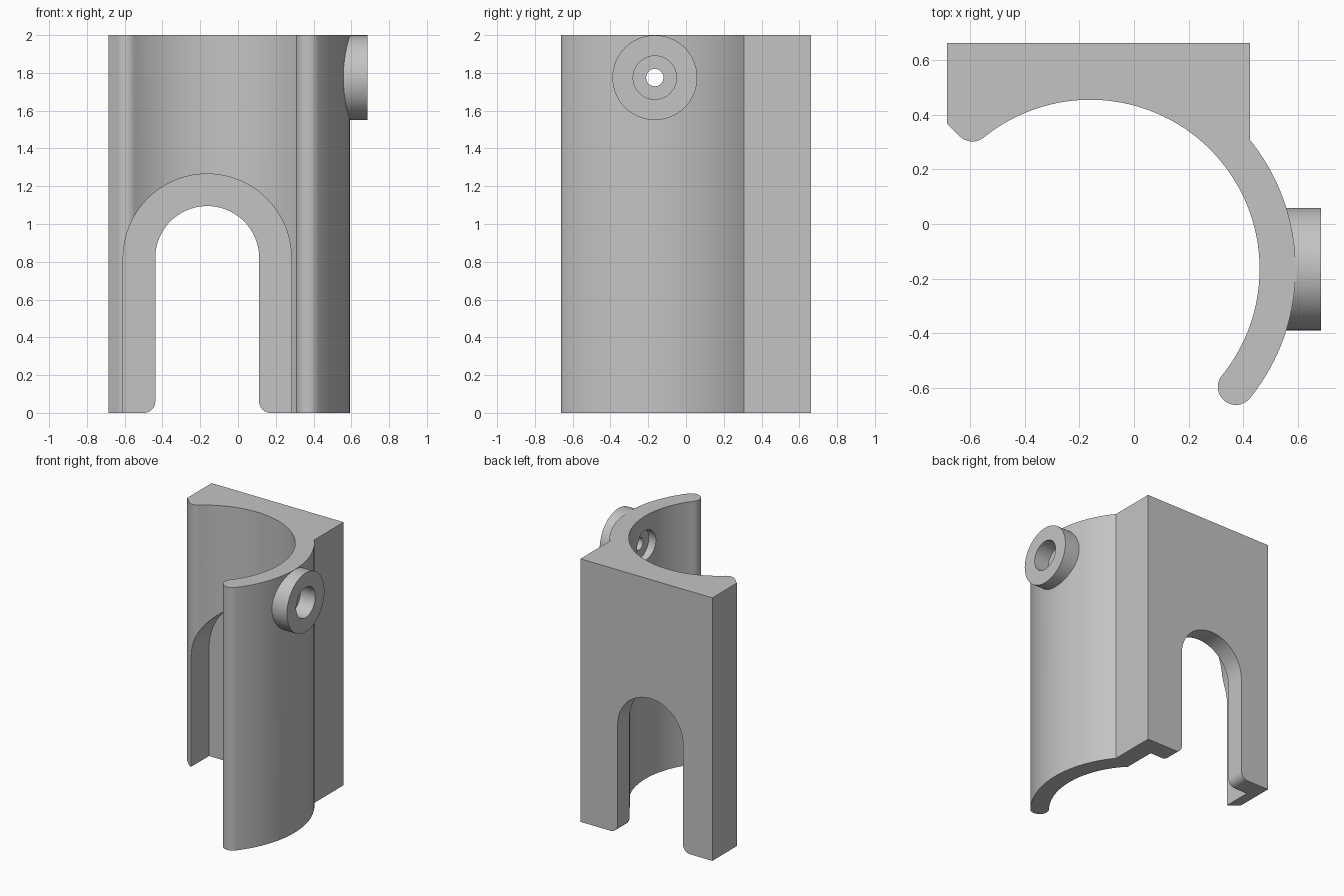
import bpy, bmesh
from math import sin, cos, pi, radians, asin, sqrt
from mathutils import Vector

cube = bpy.data.objects.get("Cube")
if cube:
    bpy.data.objects.remove(cube)

CX, CY = -0.16, -0.165          # bore axis
R_IN, R_OUT = 0.62, 0.752       # wall radii
R_MID, R_TIP = (R_IN + R_OUT) / 2, (R_OUT - R_IN) / 2
LEFT, RIGHT, BACK = -0.685, 0.425, 0.662
HEIGHT = 2.0

grey = bpy.data.materials.new("light grey")
grey.use_nodes = True
colour = (0.55, 0.55, 0.55, 1)
grey.diffuse_color = colour
grey.node_tree.nodes["Principled BSDF"].inputs["Base Color"].default_value = colour


def arc(cx, cy, r, a0, a1, n):
    """Points along an arc, angles in degrees."""
    return [(cx + r * cos(radians(a0 + (a1 - a0) * i / n)),
             cy + r * sin(radians(a0 + (a1 - a0) * i / n))) for i in range(n + 1)]


def prism(name, profile, place, direction):
    """Extrude a closed 2D profile placed in space along a vector."""
    bm = bmesh.new()
    face = bm.faces.new([bm.verts.new(place(u, v)) for u, v in profile])
    ext = bmesh.ops.extrude_face_region(bm, geom=[face])
    bmesh.ops.translate(bm, vec=Vector(direction),
                        verts=[g for g in ext["geom"] if isinstance(g, bmesh.types.BMVert)])
    bmesh.ops.recalc_face_normals(bm, faces=bm.faces)
    mesh = bpy.data.meshes.new(name)
    bm.to_mesh(mesh)
    bm.free()
    mesh.materials.append(grey)
    obj = bpy.data.objects.new(name, mesh)
    bpy.context.collection.objects.link(obj)
    return obj


def x_cylinder(name, r, x0, x1):
    circle = arc(CY, 1.775, r, 0, 360, 64)[:-1]
    return prism(name, circle, lambda u, v: (x0, u, v), (x1 - x0, 0, 0))


def y_prism(name, profile, y0, y1):
    return prism(name, profile, lambda u, v: (u, y0, v), (0, y1 - y0, 0))


def combine(target, tool, operation):
    """Apply a boolean and discard its helper."""
    tool.hide_render = True
    mod = target.modifiers.new(tool.name, "BOOLEAN")
    mod.operation, mod.solver, mod.object = operation, "EXACT", tool
    bpy.context.view_layer.objects.active = target
    bpy.ops.object.modifier_apply(modifier=mod.name)
    bpy.data.objects.remove(tool)


# Clamp body: curved arm with rounded tips, joined to a flat-backed block
END_A, END_B = 129, -39
join_y = CY + sqrt(R_OUT ** 2 - (RIGHT - CX) ** 2)
join_a = asin((join_y - CY) / R_OUT) * 180 / pi
tip_a = (CX + R_MID * cos(radians(END_A)), CY + R_MID * sin(radians(END_A)))
tip_b = (CX + R_MID * cos(radians(END_B)), CY + R_MID * sin(radians(END_B)))
chamfer_y = tip_a[1] - R_TIP * sqrt(2) + (tip_a[0] - LEFT)

outline = arc(CX, CY, R_IN, END_A, END_B, 96)
outline += arc(*tip_b, R_TIP, END_B + 180, END_B + 360, 20)[1:-1]
outline += arc(CX, CY, R_OUT, END_B, join_a, 48)
outline += [(RIGHT, BACK), (LEFT, BACK), (LEFT, chamfer_y)]
outline += arc(*tip_a, R_TIP, 225, END_A + 180, 14)[:-1]
body = prism("clamp_body", outline, lambda u, v: (u, v, 0), (0, 0, HEIGHT))

# Round boss on the arm
combine(body, x_cylinder("boss", 0.2245, 0.5, 0.685), "UNION")

# Arched recess inside the bore
SX, SZ = -0.163, 0.82
recess = [(SX + 0.445, -0.2)] + arc(SX, SZ, 0.445, 0, 180, 48) + [(SX - 0.445, -0.2)]
combine(body, y_prism("recess_cutter", recess, -0.1, 0.52), "DIFFERENCE")

# Arched slot through the back, with rounded lower corners
W, F = 0.275, 0.06
slot = [(SX + W + F, -0.2)] + arc(SX + W + F, F, F, 270, 180, 10)
slot += arc(SX, SZ, W, 0, 180, 48)
slot += arc(SX - W - F, F, F, 0, -90, 10) + [(SX - W - F, -0.2)]
combine(body, y_prism("slot_cutter", slot, 0.2, 0.9), "DIFFERENCE")

# Bolt hole with a counterbore on each side
for name, r, x0, x1 in (("outer_bore", 0.115, 0.56, 0.9),
                        ("inner_bore", 0.115, 0.3, 0.51),
                        ("bolt_hole", 0.046, 0.4, 0.7)):
    combine(body, x_cylinder(name, r, x0, x1), "DIFFERENCE")

# Smooth curves, sharp edges
bpy.ops.object.select_all(action="DESELECT")
body.select_set(True)
bpy.context.view_layer.objects.active = body
bpy.ops.object.shade_smooth_by_angle(angle=radians(25))
